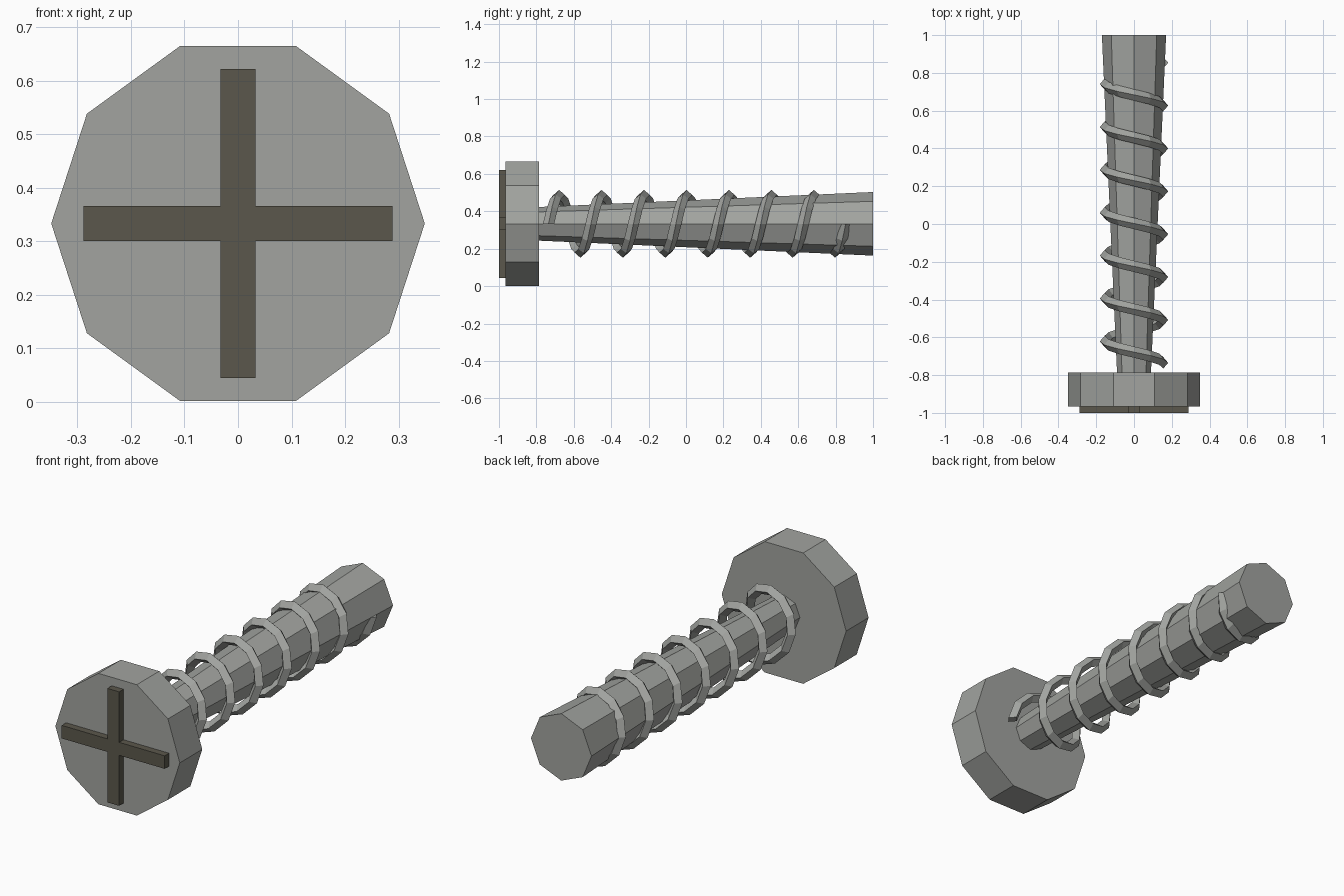
import bpy
import bmesh
from math import cos, sin, pi

if "Cube" in bpy.data.objects:
    bpy.data.objects.remove(bpy.data.objects["Cube"])

CZ = 0.333  # height of the screw axis


def material(name, rgb):
    m = bpy.data.materials.new(name)
    m.diffuse_color = (*rgb, 1)
    m.use_nodes = True
    m.node_tree.nodes["Principled BSDF"].inputs["Base Color"].default_value = m.diffuse_color
    return m


steel = material("steel_grey", (0.36, 0.37, 0.35))
slot_dark = material("dark_olive", (0.105, 0.097, 0.072))


def loft(name, rings, mat):
    """Skin a list of equal-length point rings and cap both ends."""
    bm = bmesh.new()
    loops = [[bm.verts.new(p) for p in ring] for ring in rings]
    n = len(loops[0])
    for a, b in zip(loops, loops[1:]):
        for i in range(n):
            j = (i + 1) % n
            bm.faces.new((a[i], a[j], b[j], b[i]))
    bm.faces.new(loops[0][::-1])
    bm.faces.new(loops[-1])
    bmesh.ops.recalc_face_normals(bm, faces=bm.faces[:])
    me = bpy.data.meshes.new(name)
    bm.to_mesh(me)
    bm.free()
    me.materials.append(mat)
    ob = bpy.data.objects.new(name, me)
    bpy.context.collection.objects.link(ob)
    return ob


def polygon(sides, r, y):
    return [(r * cos(2 * pi * i / sides), y, CZ + r * sin(2 * pi * i / sides))
            for i in range(sides)]


# Ten-sided head and tapering eight-sided shaft
loft("head", [polygon(10, 0.349, -0.965), polygon(10, 0.349, -0.785)], steel)
loft("shaft", [polygon(8, 0.09, -0.785), polygon(8, 0.17, 1.0)], steel)

# Raised cross on the head
w, l = 0.033, 0.289
quarter = [(l, -w), (l, w), (w, w)]
outline = []
for k in range(4):
    c, s = round(cos(k * pi / 2)), round(sin(k * pi / 2))
    outline += [(c * x - s * z, s * x + c * z) for x, z in quarter]
loft("cross_mark", [[(x, y, CZ + z) for x, z in outline] for y in (-1.0, -0.965)], slot_dark)

# Helical thread with a diamond section
TURNS, STEPS, PITCH, START = 7, 12, 0.227, -0.735
RADIUS, HALF_R, HALF_Y = 0.155, 0.026, 0.03
rings = []
for i in range(TURNS * STEPS + 1):
    t = 2 * pi * i / STEPS
    y = START + PITCH * i / STEPS
    section = [(RADIUS + HALF_R, y), (RADIUS, y + HALF_Y),
               (RADIUS - HALF_R, y), (RADIUS, y - HALF_Y)]
    rings.append([(r * cos(t), yy, CZ + r * sin(t)) for r, yy in section])
loft("thread", rings, steel)
